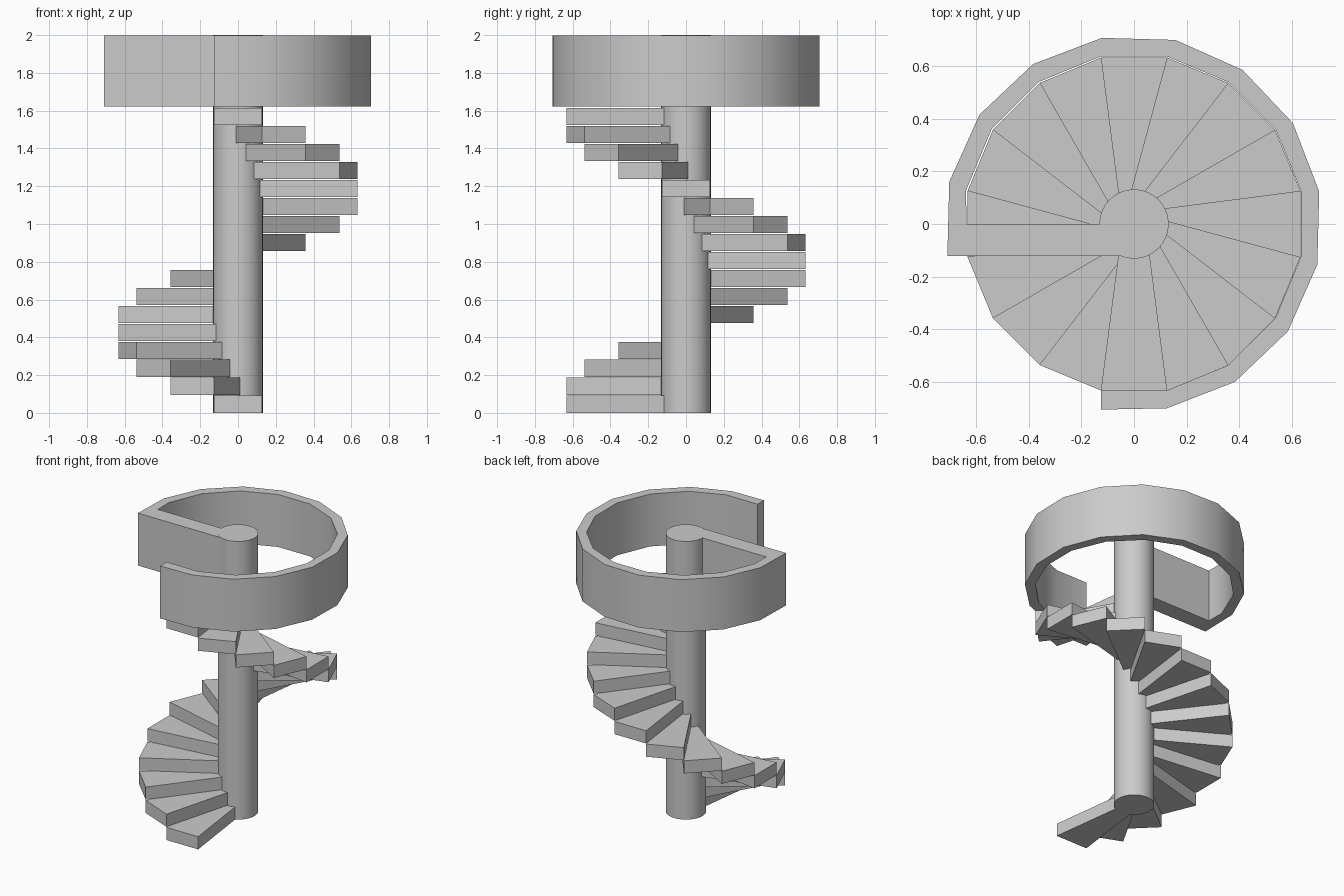
import bpy
import bmesh
from math import radians, sin, cos

cube = bpy.data.objects.get("Cube")
if cube:
    bpy.data.objects.remove(cube, do_unlink=True)

STEPS = 17
TURN = radians(22.5)
PITCH, THICK = 0.0952, 0.091
RAIL_LOW, RAIL_TOP = 1.622, 1.999

grey = bpy.data.materials.new("plain grey")
grey.use_nodes = True
grey.diffuse_color = (0.6, 0.6, 0.6, 1)
grey.node_tree.nodes["Principled BSDF"].inputs["Base Color"].default_value = grey.diffuse_color


def polar(radius, angle):
    return (radius * cos(angle), radius * sin(angle))


def extruded(name, outline, low, high):
    """Prism with a flat outline between two heights."""
    bm = bmesh.new()
    base = bm.faces.new([bm.verts.new((x, y, low)) for x, y in outline])
    top = bmesh.ops.extrude_face_region(bm, geom=[base])["geom"]
    bmesh.ops.translate(bm, vec=(0, 0, high - low),
                        verts=[v for v in top if isinstance(v, bmesh.types.BMVert)])
    bmesh.ops.recalc_face_normals(bm, faces=bm.faces)
    mesh = bpy.data.meshes.new(name)
    bm.to_mesh(mesh)
    bm.free()
    mesh.materials.append(grey)
    obj = bpy.data.objects.new(name, mesh)
    bpy.context.collection.objects.link(obj)
    return obj


def smooth(obj):
    bpy.ops.object.select_all(action='DESELECT')
    obj.select_set(True)
    bpy.context.view_layer.objects.active = obj
    bpy.ops.object.shade_smooth_by_angle(angle=radians(30))


# Central column
bpy.ops.mesh.primitive_cylinder_add(vertices=32, radius=0.132, depth=2, location=(0, 0, 1))
column = bpy.context.object
column.name = "column"
column.data.materials.append(grey)
smooth(column)

# Wedge treads climbing clockwise from the front
tread = [(0.10, -0.057), (0.633, -0.126), (0.633, 0.126), (0.10, 0.057)]
for i in range(STEPS):
    step = extruded(f"step_{i + 1:02d}", tread, 0, THICK)
    step.location.z = i * PITCH
    step.rotation_euler.z = radians(-90) - i * TURN

# Curved parapet wall, ending in a straight panel that meets the column
inner = [(-0.126, -0.632)]
outer = [(-0.126, -0.706)]
for k in range(12):
    inner.append(polar(0.645 + 0.0006 * k, radians(-78.75) + k * TURN))
    outer.append(polar(0.712 + 0.0008 * k, radians(-79.9) + k * radians(22.46)))
inner += [(-0.637, 0), (-0.10, 0)]
outer += [(-0.71, -0.122), (-0.05, -0.122)]
parapet = extruded("parapet", outer + inner[::-1], RAIL_LOW, RAIL_TOP)
smooth(parapet)
